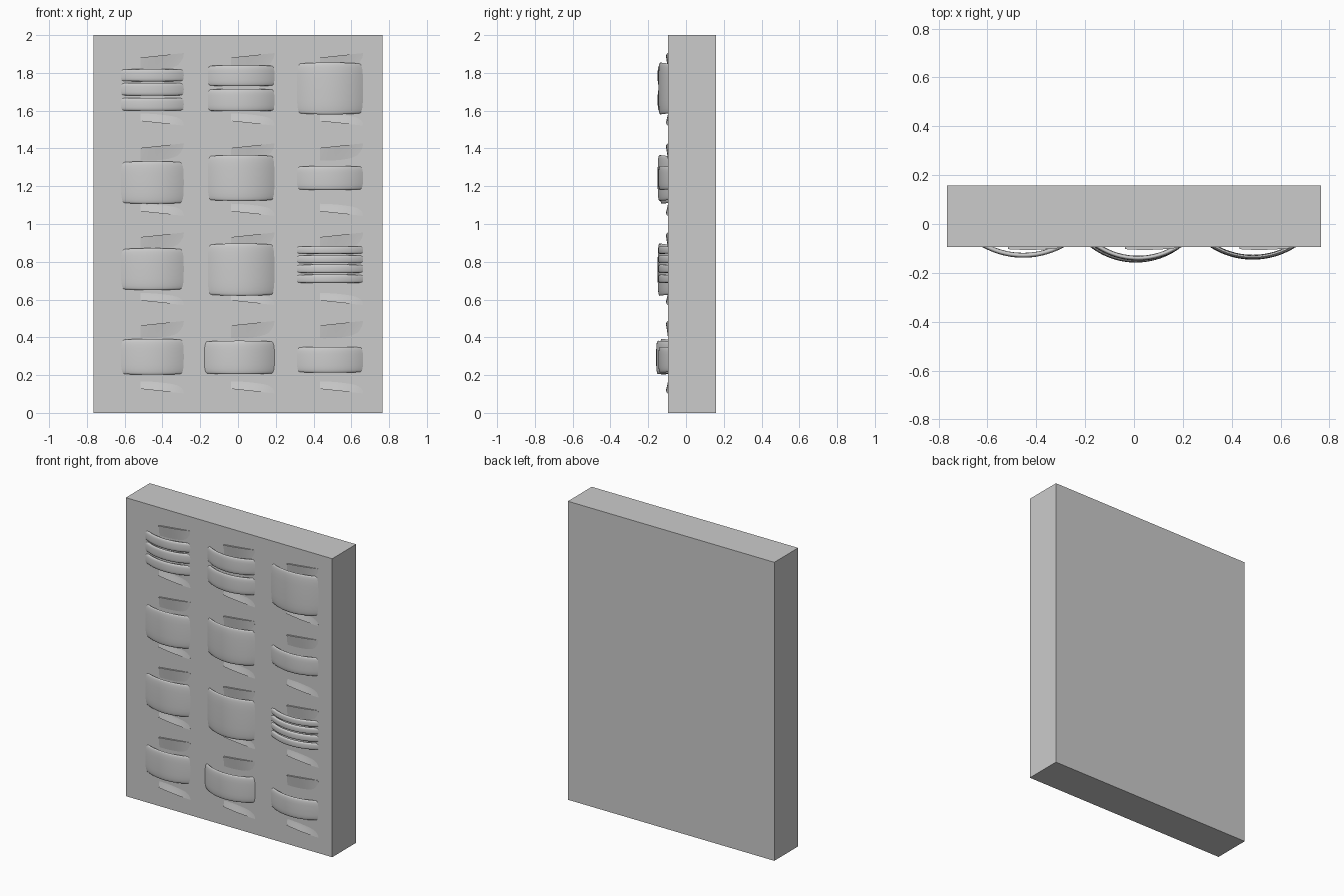
import bpy, bmesh, math

if "Cube" in bpy.data.objects:
    bpy.data.objects.remove(bpy.data.objects["Cube"])

FACE = -0.095   # y of the board's front face


def finish(bm, name, angle=40):
    bmesh.ops.recalc_face_normals(bm, faces=bm.faces)
    me = bpy.data.meshes.new(name)
    bm.to_mesh(me)
    bm.free()
    ob = bpy.data.objects.new(name, me)
    bpy.context.collection.objects.link(ob)
    bpy.ops.object.select_all(action='DESELECT')
    ob.select_set(True)
    bpy.context.view_layer.objects.active = ob
    bpy.ops.object.shade_smooth_by_angle(angle=math.radians(angle))
    return ob


def board():
    bm = bmesh.new()
    bmesh.ops.create_cube(bm, size=1)
    for v in bm.verts:
        v.co = (v.co.x * 1.53, 0.0315 + v.co.y * 0.253, 1 + v.co.z * 2)
    finish(bm, "display_board")


def ring_band(x0, x1, z0, z1, peak, name):
    """Shallow arch sweeping a rounded section; its ends sink into the board."""
    cx, half, sag = (x0 + x1) / 2, (x1 - x0) / 2, FACE - peak
    R = (half * half + sag * sag) / (2 * sag)
    cz, hz = (z0 + z1) / 2, (z1 - z0) / 2
    t = min(0.010, hz * 0.6)
    A = math.asin(half / R)
    n, m = 20, 24
    bm = bmesh.new()
    loops = []
    for i in range(n + 1):
        a = -A + 2 * A * i / n
        flare = 1 - 0.05 * (a / A) ** 2
        loop = []
        for j in range(m):
            p = 2 * math.pi * j / m
            c, s = math.cos(p), math.sin(p)
            # flattened section with rounded rims and a gentle crown
            zz = hz * flare * math.copysign(abs(c) ** 0.6, c)
            r = R - t + t * math.copysign(abs(s) ** 0.8, s)
            loop.append(bm.verts.new((cx + r * math.sin(a),
                                      peak + R - r * math.cos(a), cz + zz)))
        loops.append(loop)
    for a, b in zip(loops, loops[1:]):
        for j in range(m):
            k = (j + 1) % m
            bm.faces.new((a[j], a[k], b[k], b[j]))
    bm.faces.new(loops[0])
    bm.faces.new(loops[-1])
    finish(bm, name)


def cushion(xr, zc, name):
    """Saddle-shaped pad whose upper and lower lips rise out of the board."""
    n, m = 10, 24
    bm = bmesh.new()
    front, back = [], []
    for i in range(n + 1):
        u = i / n
        f, b = [], []
        for j in range(m + 1):
            v = -1 + 2 * j / m
            x = xr - 0.23 + u * (0.23 - 0.017 * (1 - v * v))
            z = zc + v * (0.168 + 0.024 * u)
            lip = max(0, (abs(v) - 0.5) / 0.5) if v > 0 else max(0, (-v - 0.7) / 0.3)
            h = 0.013 * lip * (1 - 0.8 * (2 * u - 0.7) ** 2 / 1.69) - 0.002
            f.append(bm.verts.new((x, FACE - h, z)))
            b.append(bm.verts.new((x, FACE + 0.02, z)))
        front.append(f)
        back.append(b)
    for g in (front, back):
        for i in range(n):
            for j in range(m):
                bm.faces.new((g[i][j], g[i + 1][j], g[i + 1][j + 1], g[i][j + 1]))
    for i in range(n):
        for j in (0, m):
            bm.faces.new((front[i][j], front[i + 1][j], back[i + 1][j], back[i][j]))
    for j in range(m):
        for i in (0, n):
            bm.faces.new((front[i][j], front[i][j + 1], back[i][j + 1], back[i][j]))
    finish(bm, name)


board()

# columns: left x, right x, arch peak y
cols = [(-0.62, -0.287, -0.138), (-0.16, 0.193, -0.150), (0.312, 0.662, -0.146)]
row_z = [1.713, 1.235, 0.763, 0.295]
# z ranges of the bands in each cell, row by row
bands = [
    [[(1.755, 1.82), (1.68, 1.747), (1.60, 1.668)], [(1.73, 1.84), (1.597, 1.715)], [(1.58, 1.855)]],
    [[(1.107, 1.332)], [(1.122, 1.365)], [(1.18, 1.307)]],
    [[(0.65, 0.872)], [(0.62, 0.897)],
     [(0.842, 0.882), (0.793, 0.834), (0.741, 0.785), (0.688, 0.732)]],
    [[(0.202, 0.392)], [(0.205, 0.382)], [(0.213, 0.35)]],
]
for r, zc in enumerate(row_z):
    for c, (x0, x1, peak) in enumerate(cols):
        if (r, c) == (3, 1):          # largest ring
            x0, peak = -0.178, -0.158
        cushion(cols[c][1] + 0.001, zc, f"cushion_{r}_{c}")
        for k, (z0, z1) in enumerate(bands[r][c]):
            ring_band(x0, x1, z0, z1, peak, f"ring_band_{r}_{c}_{k}")
